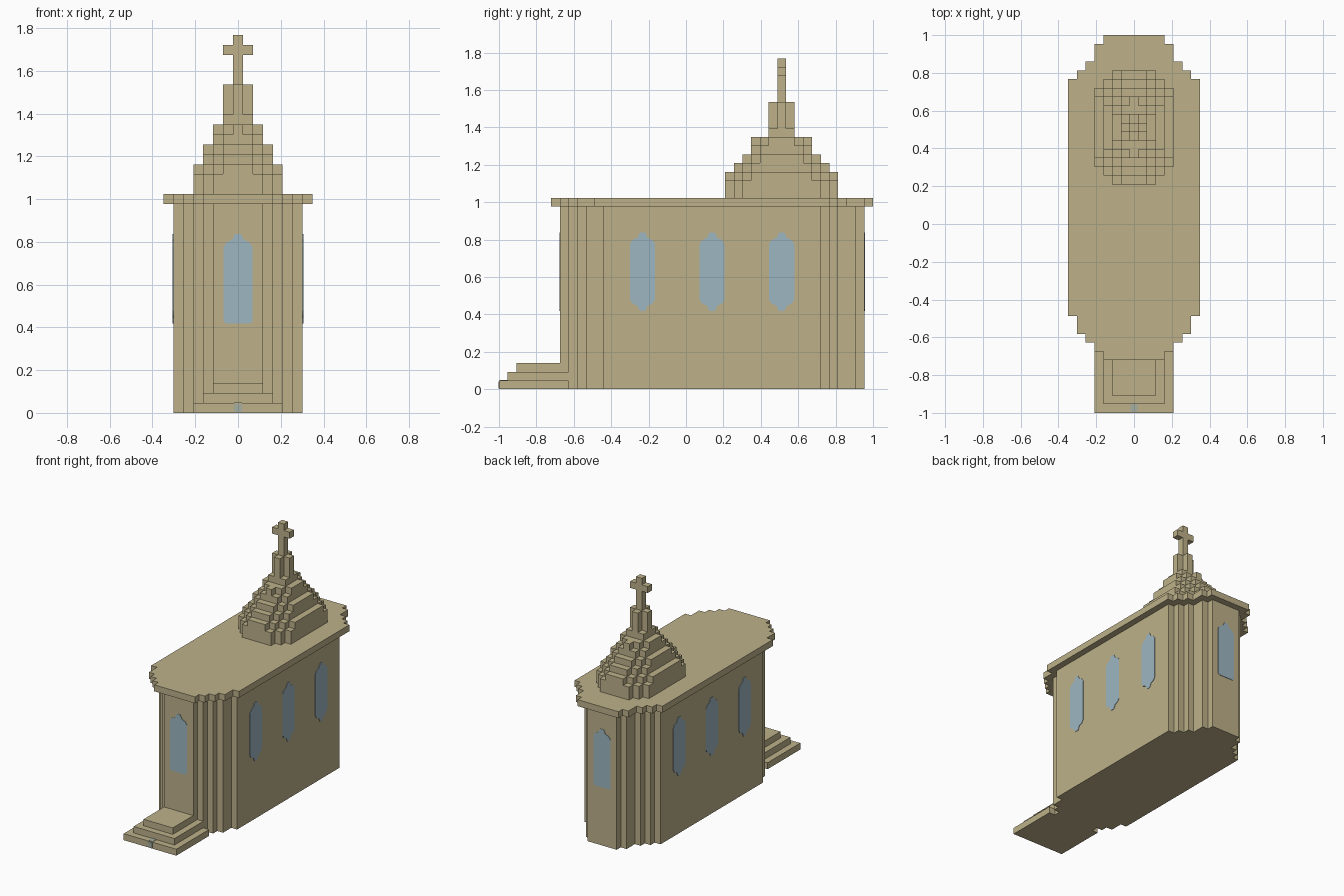
import bpy, bmesh
from mathutils import Vector

cube = bpy.data.objects.get("Cube")
if cube:
    bpy.data.objects.remove(cube, do_unlink=True)

U = 2 / 43          # one block; the plan is 43 blocks long
MID = 32.5          # block row at the centre of the tower


def material(name, rgb):
    m = bpy.data.materials.new(name)
    m.use_nodes = True
    m.diffuse_color = (*rgb, 1)
    m.node_tree.nodes["Principled BSDF"].inputs["Base Color"].default_value = (*rgb, 1)
    return m


STONE = material("sandstone", (0.51, 0.44, 0.255))
GLASS = material("pale_blue_glass", (0.34, 0.47, 0.54))
MAT = material("faded_blue_green", (0.38, 0.43, 0.36))


def prism(name, points, offset, mat):
    """Extrude a flat outline along an offset into a closed solid."""
    bm = bmesh.new()
    face = bm.faces.new([bm.verts.new(p) for p in points])
    ext = bmesh.ops.extrude_face_region(bm, geom=[face])["geom"]
    moved = [v for v in ext if isinstance(v, bmesh.types.BMVert)]
    bmesh.ops.translate(bm, verts=moved, vec=offset)
    bmesh.ops.recalc_face_normals(bm, faces=bm.faces)
    mesh = bpy.data.meshes.new(name)
    bm.to_mesh(mesh)
    bm.free()
    mesh.materials.append(mat)
    ob = bpy.data.objects.new(name, mesh)
    bpy.context.collection.objects.link(ob)
    return ob


def slab(name, rows, end, z0, z1, mat=STONE):
    """Stepped plan, mirrored in x: rows are (start, half width) in blocks."""
    side = []
    for i, (start, half) in enumerate(rows):
        stop = rows[i + 1][0] if i + 1 < len(rows) else end
        side += [(half, start), (half, stop)]
    outline = side + [(-h, y) for h, y in reversed(side)]
    points = [(h * U, y * U - 1, z0 * U) for h, y in outline]
    return prism(name, points, (0, 0, (z1 - z0) * U), mat)


# Roof and walls: the walls are the roof plan inset by one block
front = [(6, 3.5), (7, 4.5), (8, 5.5), (9, 6.5), (11, 7.5)]
back = [(38, 6.5), (39, 5.5), (40, 4.5), (42, 3.5)]
slab("roof", front + back, 43, 21, 22)
walls = [(y + 1, h - 1) for y, h in front] + [(y - 1, h - 1) for y, h in back]
slab("walls", walls, 42, 0, 21)

# Front steps
for i in range(3):
    slab(f"step_{i + 1}", [(i, 4.5 - i)], 8, i, i + 1)

# Tower: stepped layers as (bottom, top, half width, half depth, corner cut)
layers = [(22, 23, 4.5, 6.5, 2), (23, 24, 4.5, 6.5, 2), (24, 25, 4.5, 6.5, 3),
          (25, 26, 3.5, 5.5, 2), (26, 27, 3.5, 4.5, 2), (27, 28, 2.5, 3.5, 1),
          (28, 29, 2.5, 3.5, 2), (29, 30, 1.5, 1.5, 0), (30, 33, 1.5, 1.5, 1)]
for n, (z0, z1, half, depth, cut) in enumerate(layers):
    rows = [(MID - depth + i, half - cut + i) for i in range(cut + 1)]
    rows += [(MID + depth - i, half - cut + i - 1) for i in range(cut, 0, -1)]
    slab(f"tower_layer_{n + 1}", rows, MID + depth, z0, z1)

# Cross
slab("cross_post", [(MID - 0.5, 0.5)], MID + 0.5, 33, 38)
slab("cross_arms", [(MID - 0.5, 1.5)], MID + 0.5, 36, 37)

# Windows: thin plates with a small peak
arch = [(1.45, 16.7), (1.15, 17.15), (0.6, 17.4), (0.3, 18)]
flat_base = [(1.2, 9), (1.45, 9.2)]
peaked_base = [(0.3, 9), (0.6, 9.6), (1.15, 9.85), (1.45, 10.3)]


def window(name, origin, across, normal, base):
    side = base + arch
    outline = side + [(-h, z) for h, z in reversed(side)]
    points = [origin + across * h * U + Vector((0, 0, z * U)) for h, z in outline]
    prism(name, points, normal * 0.003, GLASS)


X, Y = Vector((1, 0, 0)), Vector((0, 1, 0))
window("front_window", Y * (7 * U - 1), X, -Y, flat_base)
window("back_window", Y * (42 * U - 1), X, Y, flat_base)
for label, s in (("left", 1), ("right", -1)):
    for n, row in enumerate((16.5, 24.5, 32.5)):
        origin = X * s * 6.5 * U + Y * (row * U - 1)
        window(f"{label}_window_{n + 1}", origin, Y, X * s, peaked_base)

# Small tinted patch on the lowest step
slab("step_patch_top", [(0.1, 0.4)], 1, 1, 1.04, MAT)
slab("step_patch_front", [(-0.04, 0.4)], 0, 0.1, 0.9, MAT)
